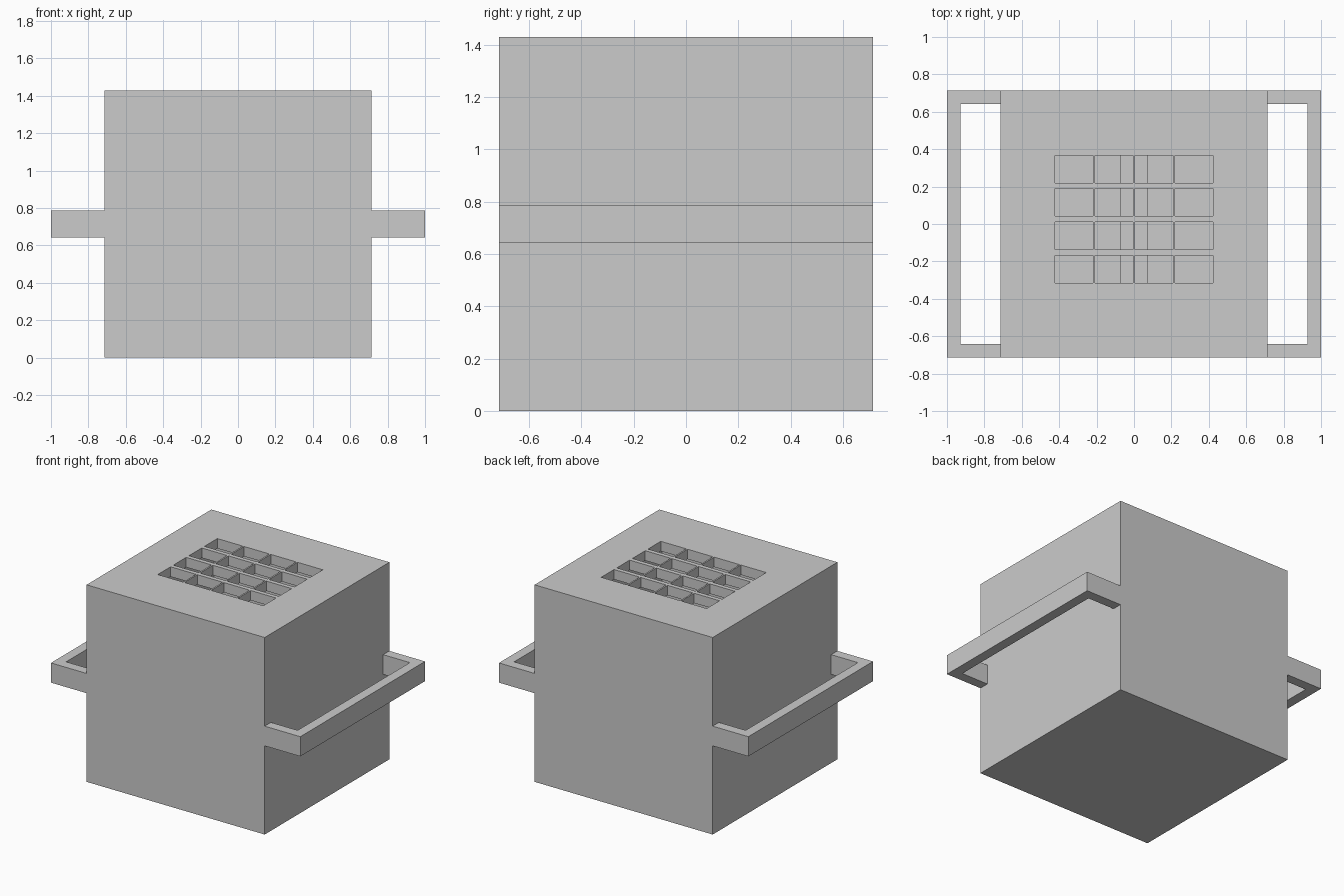
import bpy, bmesh
from mathutils import Matrix, Vector

if "Cube" in bpy.data.objects:
    bpy.data.objects.remove(bpy.data.objects["Cube"])

U = 1 / 14            # design unit: body is 20 units, walls are 1 unit
B = 10 * U            # half width of the body


def boxes(name, bounds):
    """One object made of boxes given as (low corner, high corner)."""
    bm = bmesh.new()
    for lo, hi in bounds:
        lo, hi = Vector(lo), Vector(hi)
        m = Matrix.Translation((lo + hi) / 2) @ Matrix.Diagonal((*(hi - lo), 1))
        bmesh.ops.create_cube(bm, size=1, matrix=m)
    me = bpy.data.meshes.new(name)
    bm.to_mesh(me)
    bm.free()
    ob = bpy.data.objects.new(name, me)
    bpy.context.collection.objects.link(ob)
    return ob


def cut(target, cutter):
    """Subtract the cutter, bake the result and discard the cutter."""
    mod = target.modifiers.new("cut", 'BOOLEAN')
    mod.operation, mod.solver, mod.object = 'DIFFERENCE', 'EXACT', cutter
    bpy.context.view_layer.objects.active = target
    bpy.ops.object.modifier_apply(modifier=mod.name)
    bpy.data.objects.remove(cutter)


# Hollow box body
body = boxes("box_body", [((-B, -B, 0), (B, B, 2 * B))])
cut(body, boxes("cavity_cutter", [((U - B, U - B, U), (B - U, B - U, 2 * B - U))]))

# Four by four grid of vent openings in the lid
w, d = 0.203, 0.147
vents = []
for i in range(4):
    for j in range(4):
        x = (i - 1.5) * 3 * U
        y = 0.026 + (j - 1.5) * 2.5 * U
        vents.append(((x - w / 2, y - d / 2, 2 * B - 1.5 * U),
                      (x + w / 2, y + d / 2, 2 * B + U)))
cut(body, boxes("vent_cutter", vents))

# Bar inside the box, seen through the vents
boxes("inner_bar", [((-U, U - B, 9 * U), (U, B - U, 11 * U))])


# U-shaped carrying handles on both sides
def handle(name, side):
    profile = [(B, -B), (1, -B), (1, B), (B, B),
               (B, B - U), (1 - U, B - U), (1 - U, U - B), (B, U - B)]
    bm = bmesh.new()
    face = bm.faces.new([bm.verts.new((side * x, y, 9 * U)) for x, y in profile])
    top = bmesh.ops.extrude_face_region(bm, geom=[face])["geom"]
    bmesh.ops.translate(bm, vec=(0, 0, 2 * U),
                        verts=[g for g in top if isinstance(g, bmesh.types.BMVert)])
    bmesh.ops.recalc_face_normals(bm, faces=bm.faces)
    me = bpy.data.meshes.new(name)
    bm.to_mesh(me)
    bm.free()
    bpy.context.collection.objects.link(bpy.data.objects.new(name, me))


handle("right_handle", 1)
handle("left_handle", -1)
